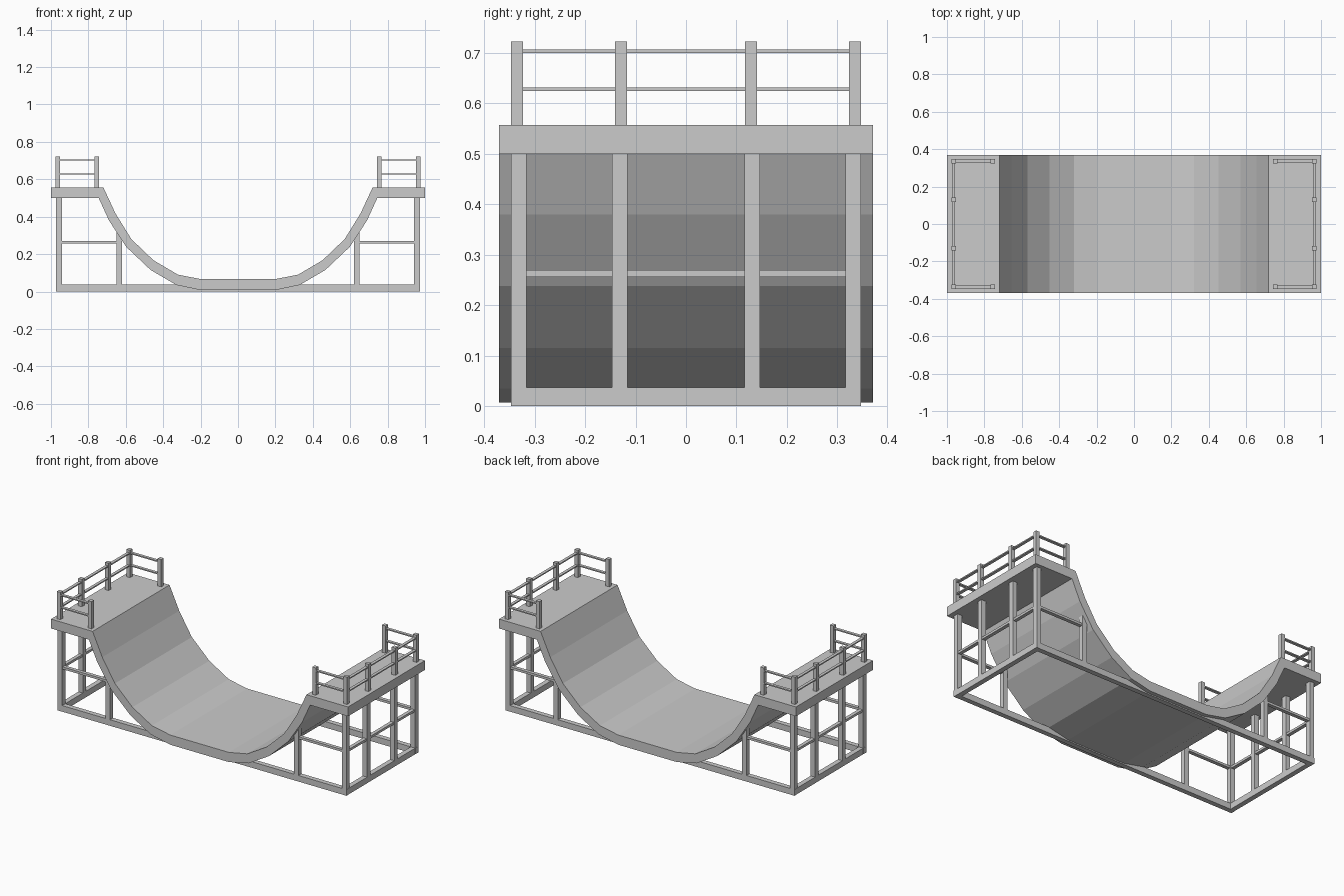
import bpy
import bmesh

if "Cube" in bpy.data.objects:
    bpy.data.objects.remove(bpy.data.objects["Cube"])


def finish(name, bm):
    bmesh.ops.recalc_face_normals(bm, faces=bm.faces)
    mesh = bpy.data.meshes.new(name)
    bm.to_mesh(mesh)
    bm.free()
    obj = bpy.data.objects.new(name, mesh)
    bpy.context.collection.objects.link(obj)
    return obj


def box(name, x, y, z):
    """Box from (min, max) pairs."""
    bm = bmesh.new()
    bmesh.ops.create_cube(bm, size=1)
    for v in bm.verts:
        v.co = [(a + b) / 2 + c * abs(b - a) for (a, b), c in zip((x, y, z), v.co)]
    return finish(name, bm)


def extrude_profile(name, pts, half):
    """Extrude an x-z outline along y."""
    bm = bmesh.new()
    face = bm.faces.new([bm.verts.new((x, -half, z)) for x, z in pts])
    new = bmesh.ops.extrude_face_region(bm, geom=[face])["geom"]
    bmesh.ops.translate(bm, vec=(0, 2 * half, 0),
                        verts=[g for g in new if isinstance(g, bmesh.types.BMVert)])
    return finish(name, bm)


def span(c, w):
    return (c - w / 2, c + w / 2)


def mirror_span(s, r):
    return tuple(sorted((s * r[0], s * r[1])))


# Riding surface: faceted U-shaped slab
top = [(0.72, 0.557), (0.655, 0.417), (0.57, 0.28), (0.452, 0.167), (0.321, 0.09), (0.197, 0.066)]
low = [(0.745, 0.50), (0.69, 0.38), (0.597, 0.238), (0.467, 0.115), (0.33, 0.035), (0.197, 0.007)]
outline = top + [(-x, z) for x, z in reversed(top)] + [(-x, z) for x, z in low] + list(reversed(low))
extrude_profile("ramp_surface", outline, 0.37)

POST_Y = (-0.331, -0.131, 0.131, 0.331)
RAIL_Y = (-0.335, -0.129, 0.129, 0.335)

# Long ground rails on both sides
for s in (-1, 1):
    box("ground_rail", (-0.973, 0.973), span(s * 0.331, 0.03), (0, 0.037))

for s in (-1, 1):
    # Platform deck
    extrude_profile("deck", [(s * 0.72, 0.557), (s, 0.557), (s, 0.50), (s * 0.745, 0.50)], 0.37)

    # End frame: ground rail, cross rail and posts
    outer = mirror_span(s, (0.942, 0.972))
    box("end_ground_rail", outer, (-0.316, 0.316), (0, 0.037))
    box("end_cross_rail", span(s * 0.957, 0.022), (-0.331, 0.331), (0.256, 0.27))
    for y in POST_Y:
        box("support_post", outer, span(y, 0.031), (0.0, 0.51))

    # Side frame: short inner posts and cross rails
    for y in (POST_Y[0], POST_Y[-1]):
        box("inner_post", mirror_span(s, (0.62, 0.65)), span(y, 0.03), (0.0, 0.33))
        box("side_cross_rail", mirror_span(s, (0.635, 0.957)), span(y, 0.022), (0.257, 0.271))

    # Guard railing posts
    for y in RAIL_Y:
        box("guard_post", span(s * 0.965, 0.024), span(y, 0.024), (0.55, 0.723))
    for y in (RAIL_Y[0], RAIL_Y[-1]):
        box("guard_inner_post", span(s * 0.755, 0.024), span(y, 0.024), (0.55, 0.723))

    # Guard rails around three sides
    for z in (0.628, 0.703):
        box("guard_back_rail", span(s * 0.965, 0.018), (-0.335, 0.335), span(z, 0.007))
        for y in (RAIL_Y[0], RAIL_Y[-1]):
            box("guard_side_rail", mirror_span(s, (0.755, 0.965)), span(y, 0.018), span(z, 0.007))
